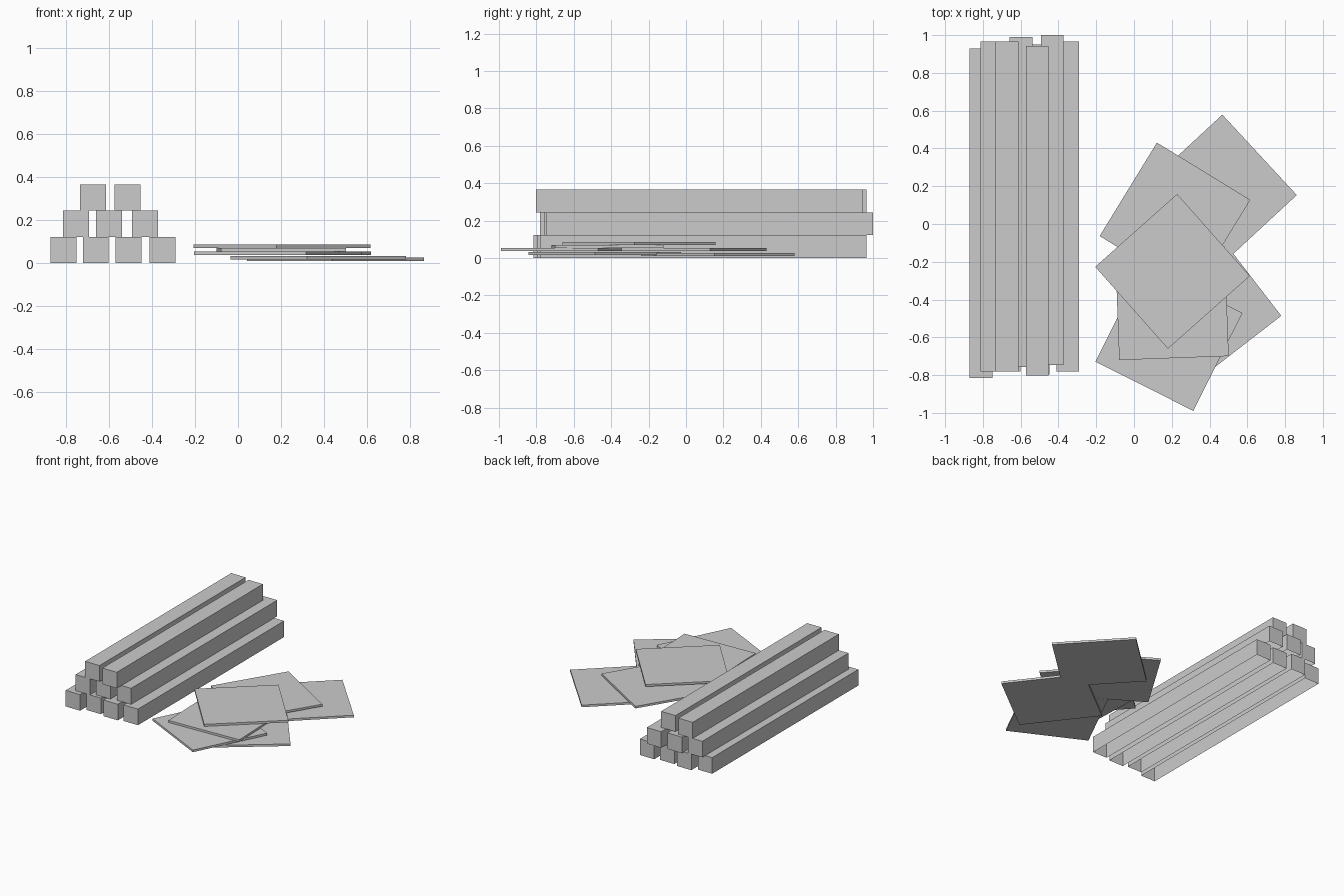
import bpy, bmesh, math
from mathutils import Matrix

cube = bpy.data.objects.get("Cube")
if cube:
    bpy.data.objects.remove(cube)

# One plain grey for everything
grey = bpy.data.materials.new("plain_grey")
grey.use_nodes = True
colour = (0.6, 0.6, 0.6, 1)
grey.diffuse_color = colour
grey.node_tree.nodes["Principled BSDF"].inputs["Base Color"].default_value = colour


def box(name, size, centre, angle=0, open_bottom=False):
    bm = bmesh.new()
    bmesh.ops.create_cube(bm, size=1)
    bm.normal_update()
    if open_bottom:
        under = [f for f in bm.faces if f.normal.z < -0.5]
        bmesh.ops.delete(bm, geom=under, context="FACES")
    bmesh.ops.transform(bm, matrix=Matrix.Diagonal((*size, 1)), verts=bm.verts)
    mesh = bpy.data.meshes.new(name)
    bm.to_mesh(mesh)
    bm.free()
    mesh.materials.append(grey)
    obj = bpy.data.objects.new(name, mesh)
    obj.location = centre
    obj.rotation_euler.z = math.radians(angle)
    bpy.context.collection.objects.link(obj)


# Stacked beams, hollow underneath: (centre x, back end y) for each row
WIDTH, HEIGHT, LENGTH = 0.12, 0.1217, 1.746
rows = [
    [(-0.81, 0.93), (-0.66, 0.965), (-0.508, 0.95), (-0.35, 0.965)],
    [(-0.752, 0.965), (-0.598, 0.99), (-0.432, 1.0)],
    [(-0.672, 0.965), (-0.512, 0.943)],
]
for level, row in enumerate(rows):
    for i, (x, back) in enumerate(row):
        box(f"beam_row_{level + 1}_{i + 1}", (WIDTH, LENGTH, HEIGHT),
            (x, back - LENGTH / 2, (level + 0.5) * HEIGHT), open_bottom=True)

# Loose pile of square sheets: centre x, y, underside z, turn
SIDE, THICK = 0.58, 0.016
sheets = [
    (0.452, 0.169, 0.011, -47.2),
    (0.373, -0.434, 0.016, -52.3),
    (0.185, -0.60, 0.037, -26.6),
    (0.217, 0.032, 0.038, -31.5),
    (0.201, -0.42, 0.054, 2.1),
    (0.204, -0.251, 0.070, 41.6),
]
for i, (x, y, z, turn) in enumerate(sheets):
    box(f"sheet_{i + 1}", (SIDE, SIDE, THICK), (x, y, z + THICK / 2), turn)
